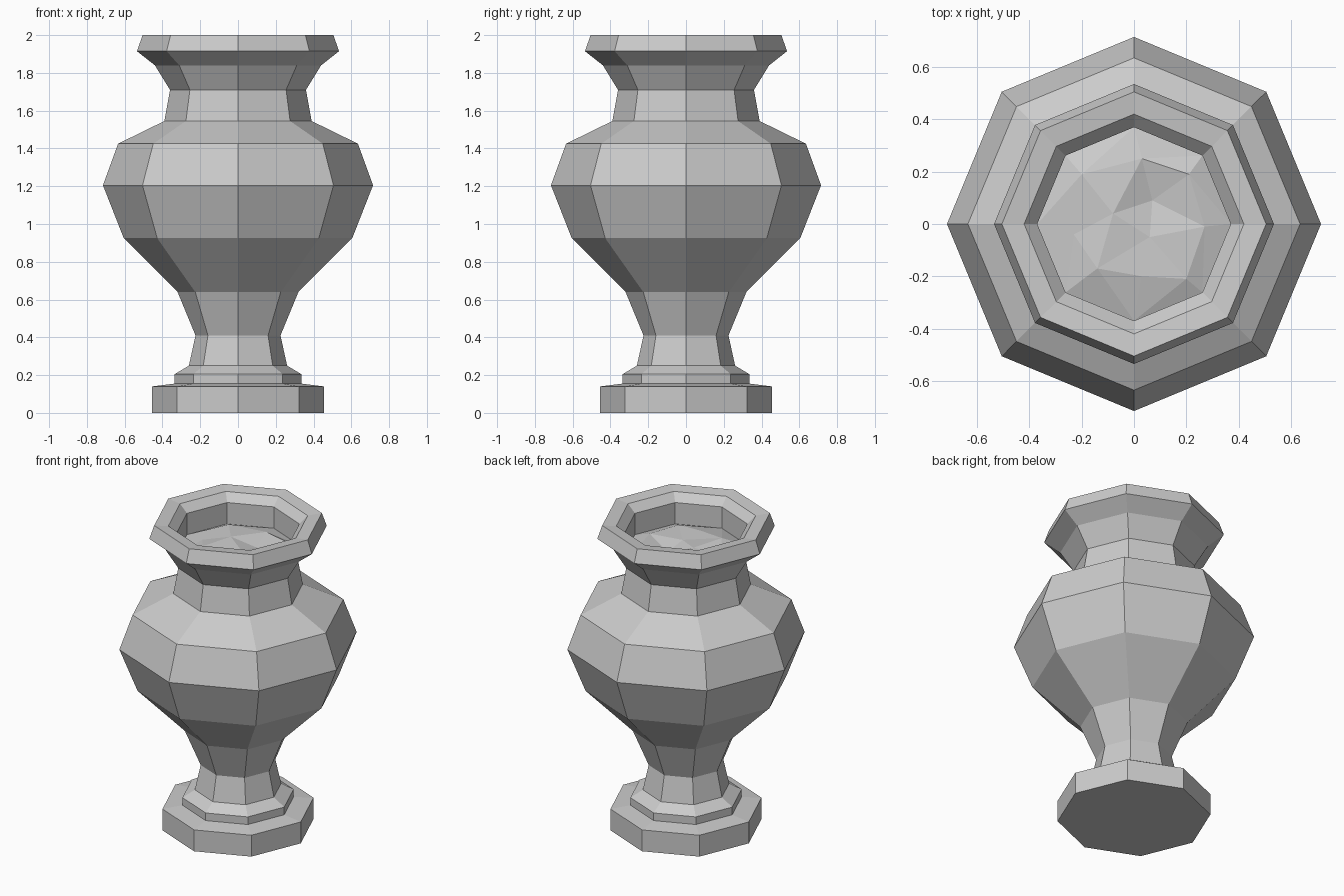
import bpy, bmesh
from math import cos, sin, pi
from mathutils import Vector
from mathutils.geometry import delaunay_2d_cdt

cube = bpy.data.objects.get("Cube")
if cube:
    bpy.data.objects.remove(cube, do_unlink=True)

SIDES = 8


def make_material(name, color):
    mat = bpy.data.materials.new(name)
    mat.use_nodes = True
    mat.diffuse_color = color
    mat.node_tree.nodes["Principled BSDF"].inputs["Base Color"].default_value = color
    return mat


stone = make_material("grey stone", (0.6, 0.6, 0.6, 1))


def finish(bm, name):
    mesh = bpy.data.meshes.new(name)
    bm.to_mesh(mesh)
    bm.free()
    mesh.materials.append(stone)
    obj = bpy.data.objects.new(name, mesh)
    bpy.context.collection.objects.link(obj)
    return obj


def octagon(radius):
    return [Vector((radius * cos(2 * pi * i / SIDES), radius * sin(2 * pi * i / SIDES)))
            for i in range(SIDES)]


def lathe(name, profile, cap_bottom=False):
    """Turn a (radius, height) profile into a flat-sided ring stack."""
    bm = bmesh.new()
    rings = [[bm.verts.new((p.x, p.y, z)) for p in octagon(r)] for r, z in profile]
    for low, high in zip(rings, rings[1:]):
        for i in range(SIDES):
            j = (i + 1) % SIDES
            bm.faces.new((low[i], low[j], high[j], high[i]))
    if cap_bottom:
        bm.faces.new(rings[0][::-1])
    return finish(bm, name)


# Stepped foot, waist, belly, neck, flared rim and inner lip
lathe("urn_body", [
    (0.455, 0), (0.455, 0.14), (0.335, 0.155), (0.335, 0.205),
    (0.26, 0.25), (0.225, 0.41), (0.32, 0.64), (0.605, 0.925),
    (0.715, 1.205), (0.635, 1.425), (0.39, 1.545), (0.36, 1.71),
    (0.44, 1.84), (0.535, 1.915), (0.505, 2.0), (0.42, 1.99),
    (0.37, 1.94), (0.37, 1.8),
], cap_bottom=True)

# Uneven soil filling the mouth
lumps = [(-0.2, 0.19, 1.84), (0.03, 0.25, 1.83), (0.21, 0.19, 1.84),
         (0.07, 0.09, 1.8), (0.27, -0.01, 1.83), (0.2, -0.21, 1.83),
         (0.03, -0.2, 1.84), (-0.14, -0.17, 1.85), (-0.23, -0.04, 1.82),
         (-0.08, 0.04, 1.85), (0.06, -0.05, 1.83)]
flat = octagon(0.37) + [Vector((x, y)) for x, y, z in lumps]
heights = [1.8] * SIDES + [z for x, y, z in lumps]
points, _, tris, origin, _, _ = delaunay_2d_cdt(flat, [], [], 0, 1e-5)
bm = bmesh.new()
verts = [bm.verts.new((p.x, p.y, heights[origin[k][0]])) for k, p in enumerate(points)]
for tri in tris:
    bm.faces.new([verts[k] for k in tri])
bmesh.ops.recalc_face_normals(bm, faces=bm.faces)
bm.normal_update()
if sum(f.normal.z for f in bm.faces) < 0:
    bmesh.ops.reverse_faces(bm, faces=bm.faces)
finish(bm, "soil")
